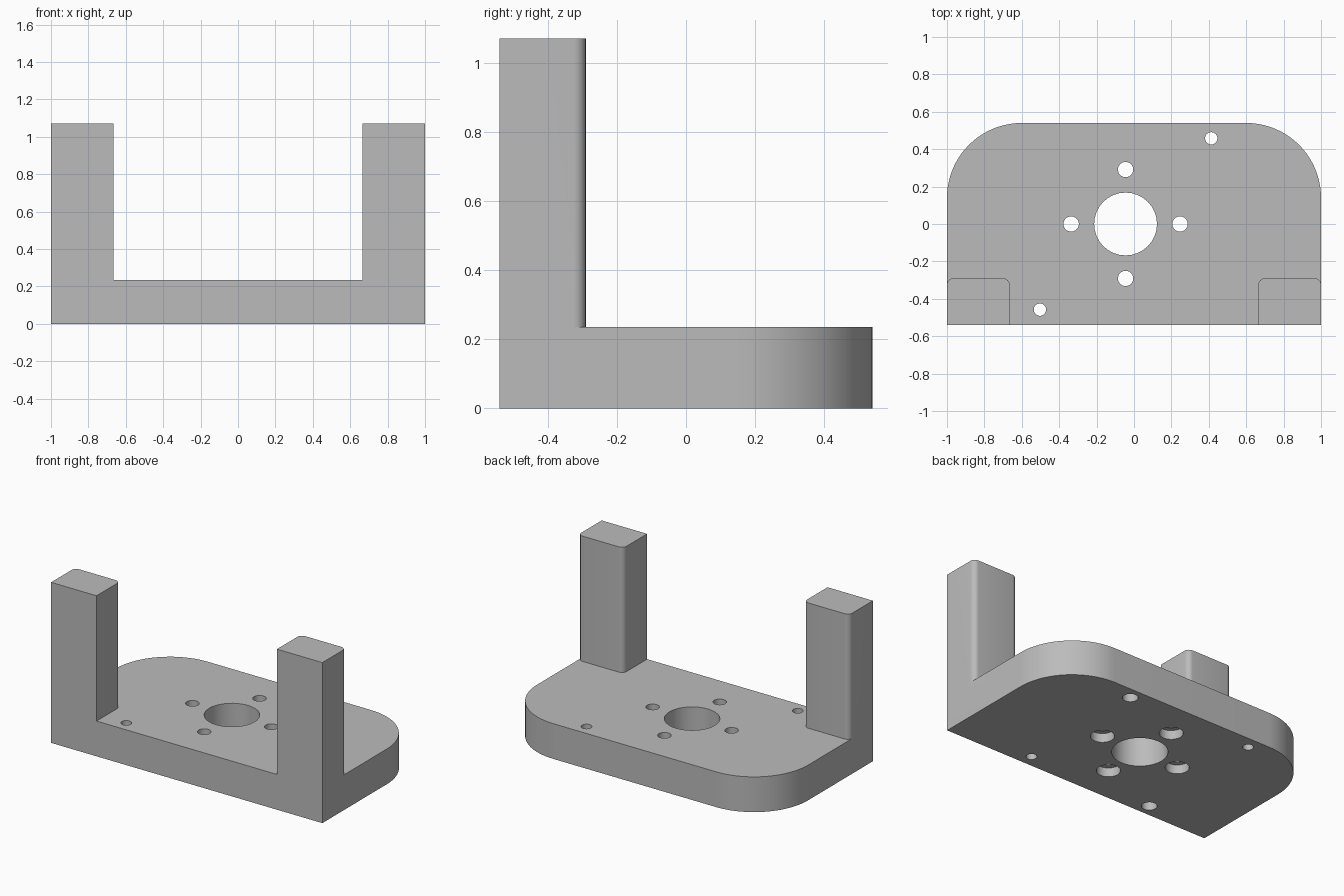
import bpy, bmesh, math

cube = bpy.data.objects.get("Cube")
if cube:
    bpy.data.objects.remove(cube, do_unlink=True)

grey = bpy.data.materials.new("plain_grey")
grey.use_nodes = True
colour = (0.5, 0.5, 0.5, 1)
grey.diffuse_color = colour
grey.node_tree.nodes["Principled BSDF"].inputs["Base Color"].default_value = colour

FRONT, BACK, BASE_TOP, TOP = -0.54, 0.54, 0.235, 1.07
CX = -0.045  # centre of the hole pattern


def prism(name, outline, z0, z1):
    """Extrude a flat outline between two heights."""
    bm = bmesh.new()
    face = bm.faces.new([bm.verts.new((x, y, z0)) for x, y in outline])
    up = bmesh.ops.extrude_face_region(bm, geom=[face])["geom"]
    for v in up:
        if isinstance(v, bmesh.types.BMVert):
            v.co.z = z1
    bmesh.ops.recalc_face_normals(bm, faces=bm.faces)
    mesh = bpy.data.meshes.new(name)
    bm.to_mesh(mesh)
    bm.free()
    mesh.materials.append(grey)
    obj = bpy.data.objects.new(name, mesh)
    bpy.context.collection.objects.link(obj)
    return obj


def arc(x, y, r, start, end, steps):
    angles = [math.radians(start + (end - start) * i / steps) for i in range(steps + 1)]
    return [(x + r * math.cos(a), y + r * math.sin(a)) for a in angles]


def round_back(x0, x1, y0, y1, r, steps):
    """Rectangle whose two back corners are rounded."""
    return ([(x0, y0), (x1, y0)] + arc(x1 - r, y1 - r, r, 0, 90, steps)
            + arc(x0 + r, y1 - r, r, 90, 180, steps))


def boolean(target, tool, operation):
    mod = target.modifiers.new(operation.lower(), 'BOOLEAN')
    mod.object, mod.operation, mod.solver = tool, operation, 'EXACT'
    bpy.context.view_layer.objects.active = target
    bpy.ops.object.modifier_apply(modifier=mod.name)
    bpy.data.objects.remove(tool, do_unlink=True)


def drill(x, y, r, depth=0.3):
    """Round hole cut upwards from the underside."""
    hole = prism("drill", arc(x, y, r, 0, 360, 32)[:-1], -0.1, depth)
    boolean(bracket, hole, 'DIFFERENCE')


# Base plate with two upright posts at the front corners
bracket = prism("bracket", round_back(-1, 1, FRONT, BACK, 0.4, 20), 0, BASE_TOP)
for x0, x1 in ((-1, -0.665), (0.665, 1)):
    post = prism("post", round_back(x0, x1, FRONT, -0.29, 0.035, 6), 0, TOP)
    boolean(bracket, post, 'UNION')

# Large centre opening
drill(CX, 0, 0.168)

# Ring of four screw holes, counterbored underneath
for i in range(4):
    a = i * math.pi / 2
    x, y = CX + 0.291 * math.cos(a), 0.291 * math.sin(a)
    drill(x, y, 0.041)
    drill(x, y, 0.072, 0.06)

# Outer corner holes: one diagonal pair goes through, the other is blind
for sx in (-1, 1):
    for sy in (-1, 1):
        x, y = CX + sx * 0.458, sy * 0.458
        if sx == sy:
            drill(x, y, 0.033)
            drill(x, y, 0.047, 0.06)
        else:
            drill(x, y, 0.033, 0.15)

# Smooth the curved walls and keep the hard edges
bpy.ops.object.select_all(action='DESELECT')
bracket.select_set(True)
bpy.context.view_layer.objects.active = bracket
bpy.ops.object.shade_smooth_by_angle(angle=math.radians(30))
